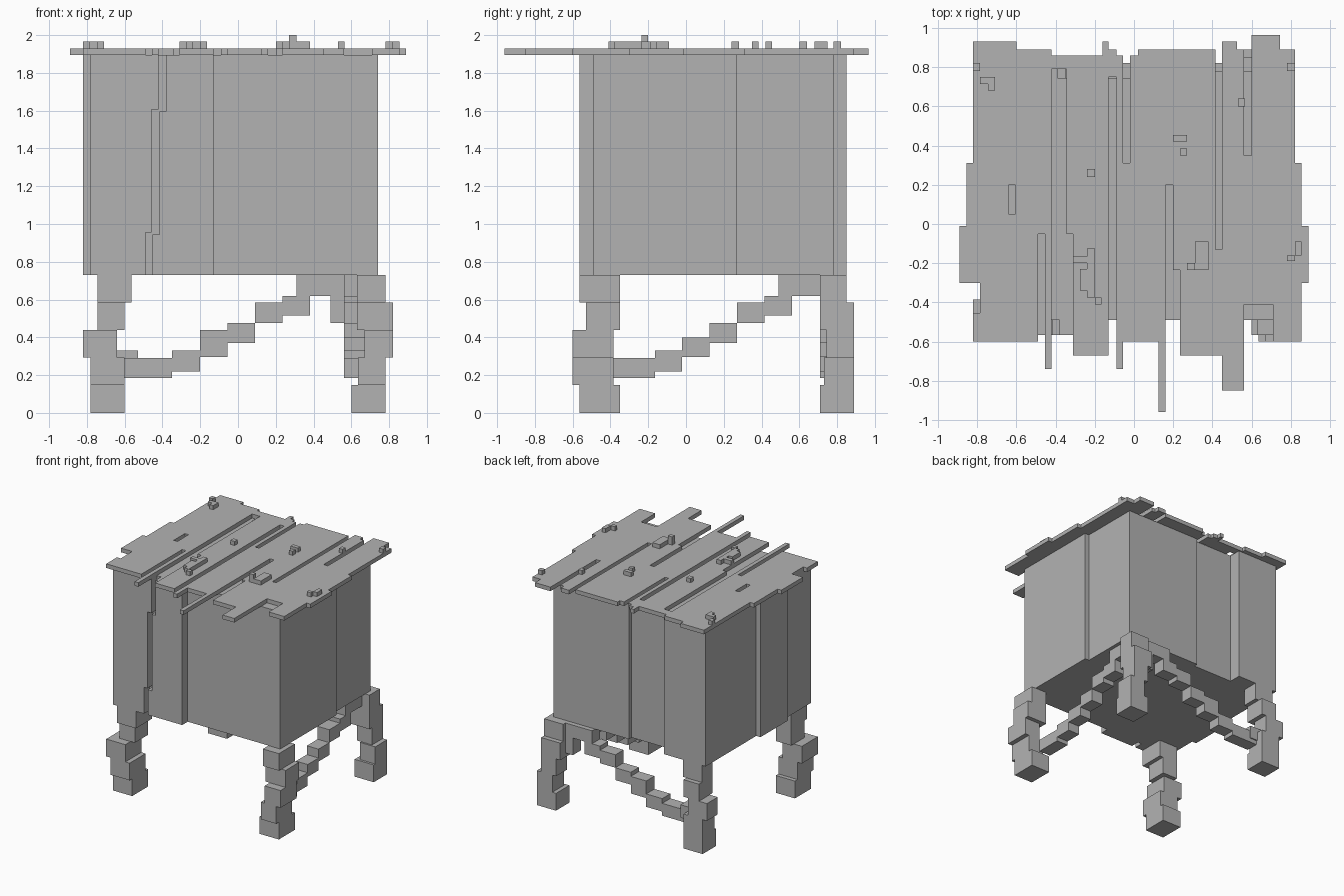
import bpy, bmesh

mat = bpy.data.materials.new("plain grey")
mat.diffuse_color = (0.45, 0.45, 0.45, 1)


def finish(name, bm):
    bmesh.ops.recalc_face_normals(bm, faces=bm.faces)
    me = bpy.data.meshes.new(name)
    bm.to_mesh(me)
    bm.free()
    me.materials.append(mat)
    ob = bpy.data.objects.new(name, me)
    bpy.context.collection.objects.link(ob)
    return ob


def prism(name, outline, z0, z1):
    bm = bmesh.new()
    face = bm.faces.new([bm.verts.new((x, y, z0)) for x, y in outline])
    res = bmesh.ops.extrude_face_region(bm, geom=[face], use_keep_orig=True)
    top = [v for v in res["geom"] if isinstance(v, bmesh.types.BMVert)]
    bmesh.ops.translate(bm, verts=top, vec=(0, 0, z1 - z0))
    return finish(name, bm)


def boxes(name, items):
    """Each item is x0, x1, y0, y1, z0, z1."""
    bm = bmesh.new()
    for x0, x1, y0, y1, z0, z1 in items:
        vs = bmesh.ops.create_cube(bm, size=1)["verts"]
        for v in vs:
            v.co = (x1 if v.co.x > 0 else x0, y1 if v.co.y > 0 else y0,
                    z1 if v.co.z > 0 else z0)
    return finish(name, bm)


def cut(target, name, box):
    c = boxes(name, [box])
    c.hide_render = True
    c.hide_viewport = True
    m = target.modifiers.new(name, "BOOLEAN")
    m.operation, m.solver, m.object = "DIFFERENCE", "EXACT", c


# Cabin body with offset wall panels
body = prism("cabin_body", [
    (-.78, -.565), (-.13, -.565), (-.13, -.49), (.74, -.49), (.74, .27), (.70, .27),
    (.70, .78), (-.01, .78), (-.01, .745), (-.39, .745), (-.39, .85), (-.78, .85),
    (-.78, .17), (-.82, .17), (-.82, -.2), (-.78, -.2)], .73, 1.895)

# Crooked crack down the front wall
for i, (x0, x1, z0, z1) in enumerate([(-.49, -.453, .7, .955), (-.457, -.415, .945, 1.605),
                                      (-.42, -.38, 1.595, 1.95)]):
    cut(body, f"crack_cutter_{i}", (x0, x1, -.7, -.49, z0, z1))

# Ragged roof planks
R0, R1 = 1.895, 1.93
left = prism("roof_planks_left", [
    (-.82, .93), (-.6, .93), (-.6, .89), (-.42, .89), (-.42, -.74), (-.455, -.74),
    (-.455, -.05), (-.49, -.05), (-.49, -.6), (-.82, -.6), (-.82, -.455), (-.785, -.455),
    (-.785, -.3), (-.89, -.3), (-.89, -.01), (-.855, -.01), (-.855, .31), (-.82, .31)], R0, R1)
cut(left, "roof_slot_cutter", (-.64, -.605, .05, .2, 1.88, 1.95))
prism("roof_plank_middle", [
    (-.345, .86), (-.16, .86), (-.16, .93), (-.13, .93), (-.13, -.67), (-.31, -.67),
    (-.31, -.05), (-.345, -.05)], R0, R1)
prism("roof_planks_right", [
    (-.09, .86), (-.055, .86), (-.055, .31), (-.02, .31), (-.02, .86), (.02, .86), (.02, .89),
    (.415, .89), (.415, -.13), (.45, -.13), (.45, .93), (.525, .93), (.525, .89), (.56, .89),
    (.56, .35), (.6, .35), (.6, .965), (.745, .965), (.745, .89), (.82, .89), (.82, .31),
    (.855, .31), (.855, -.01), (.89, -.01), (.89, -.3), (.855, -.3), (.855, -.6), (.71, -.6),
    (.71, -.41), (.56, -.41), (.56, -.85), (.45, -.85), (.45, -.67), (.235, -.67),
    (.235, -.235), (.2, -.235), (.2, .2), (.16, .2), (.16, -.96), (.125, -.96),
    (.125, -.6), (-.055, -.6), (-.055, -.74), (-.09, -.74)], R0, R1)
boxes("roof_back_joints", [(-.42, -.345, .79, .86, R0, R1), (-.13, -.09, .75, .89, R0, R1)])

# Small bumps on the roof
bumps = [(-.785, -.71, .715, .75), (-.745, -.71, .68, .715), (-.82, -.785, .78, .82),
         (.2, .27, .42, .455), (.235, .27, .35, .385), (.53, .565, .6, .64),
         (-.24, -.2, .24, .28), (-.24, -.2, -.23, -.125), (-.31, -.24, -.2, -.165),
         (-.275, -.2, -.34, -.23), (-.24, -.2, -.375, -.34), (-.2, -.165, -.41, -.375),
         (.31, .38, -.235, -.09), (.27, .31, -.235, -.2),
         (.82, .855, -.16, -.09), (.78, .82, -.19, -.16), (.78, .82, .78, .82)]
boxes("roof_bumps", [(*b, 1.93, 1.965) for b in bumps] + [(.27, .31, -.235, -.2, 1.965, 2.0)])

# Crooked legs: five stacked blocks each
Z = [0, .147, .293, .44, .585, .73]
left_x = [(-.78, -.6), (-.78, -.6), (-.82, -.64), (-.745, -.6), (-.745, -.565)]
right_x = [(.6, .78), (.635, .78), (.67, .82), (.63, .82), (.63, .78)]
back_right_x = [(.6, .78), (.635, .78), (.6, .74), (.56, .74), (.56, .74)]
front_y = [(-.565, -.35), (-.6, -.385), (-.6, -.385), (-.53, -.35), (-.565, -.35)]
back_y = [(.71, .89), (.73, .89), (.745, .89), (.71, .89), (.71, .85)]
for name, xs, ys in [("front_left_leg", left_x, front_y), ("front_right_leg", right_x, front_y),
                     ("back_left_leg", left_x, back_y), ("back_right_leg", back_right_x, back_y)]:
    boxes(name, [(*xs[i], *ys[i], Z[i], Z[i + 1]) for i in range(5)])

# Stepped braces rising to the back right leg
back = [(-.6, -.35, .185, .29), (-.35, -.2, .22, .33), (-.2, -.055, .295, .44),
        (-.055, .09, .37, .475), (.09, .235, .475, .585), (.235, .38, .515, .62),
        (.31, .56, .62, .73)]
side = [(-.385, -.165, .185, .29), (-.165, -.02, .22, .33), (-.02, .125, .295, .4),
        (.125, .27, .37, .475), (.27, .415, .475, .585), (.415, .56, .515, .62),
        (.49, .71, .62, .73)]
boxes("back_brace", [(a, b, .71, .82, c, d) for a, b, c, d in back]
      + [(.49, .56, .71, .82, .475, .62), (-.64, -.53, .72, .83, .22, .33)])
boxes("side_brace", [(.56, .67, a, b, c, d) for a, b, c, d in side])
